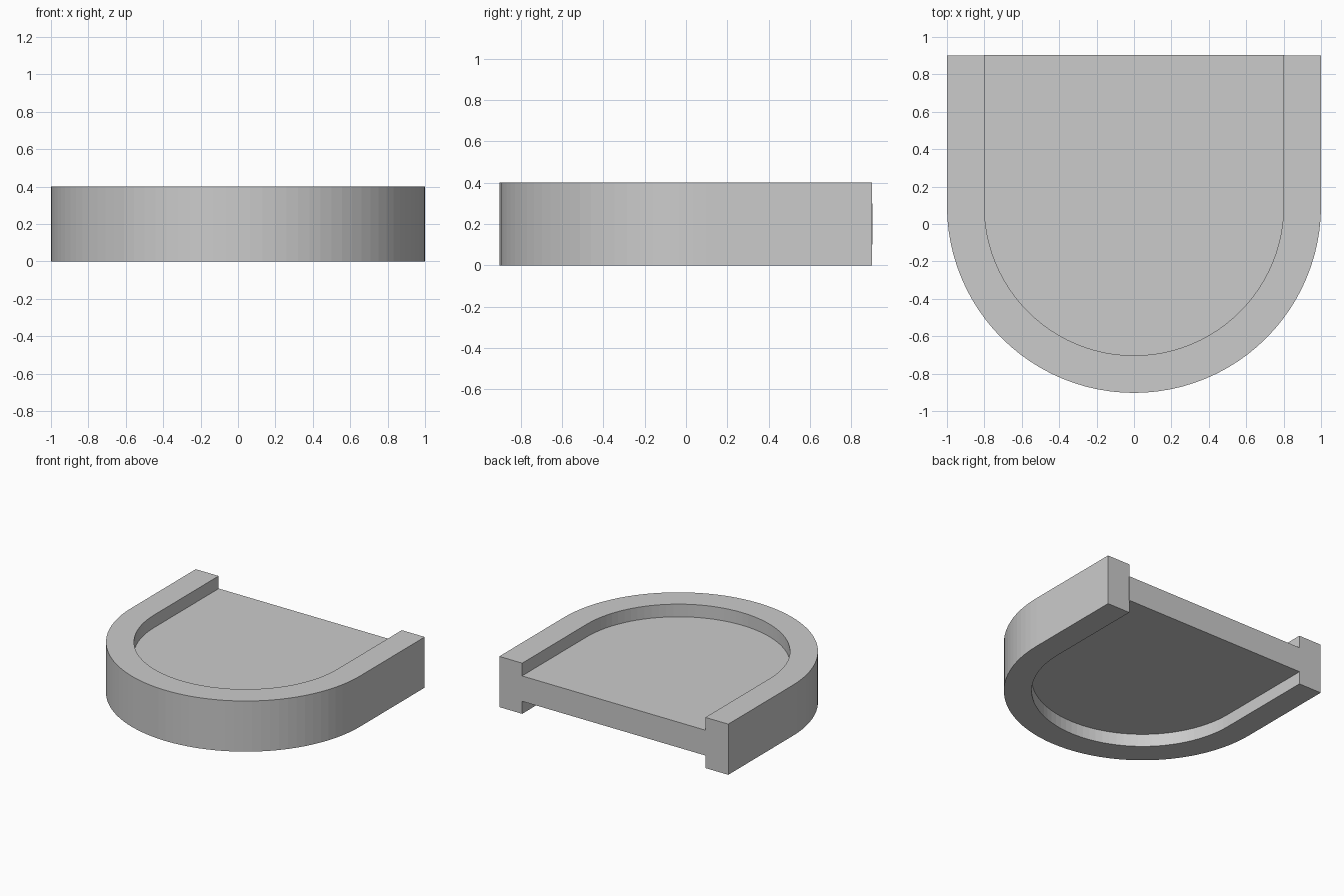
import bpy, bmesh
from math import pi, cos, sin

if "Cube" in bpy.data.objects:
    bpy.data.objects.remove(bpy.data.objects["Cube"])

ARC_Y = 0.097   # centre of the rounded front
SEG = 48


def u_path(r, back):
    """U outline from back left, round the front, to back right."""
    arc = [(r * cos(pi + pi * i / SEG), ARC_Y + r * sin(pi + pi * i / SEG))
           for i in range(SEG + 1)]
    return [(-r, back)] + arc + [(r, back)]


def new_object(name, bm):
    bmesh.ops.recalc_face_normals(bm, faces=bm.faces)
    mesh = bpy.data.meshes.new(name)
    bm.to_mesh(mesh)
    bm.free()
    obj = bpy.data.objects.new(name, mesh)
    bpy.context.collection.objects.link(obj)
    return obj


def extrude_up(bm, height):
    ext = bmesh.ops.extrude_face_region(bm, geom=bm.faces[:])
    verts = [g for g in ext["geom"] if isinstance(g, bmesh.types.BMVert)]
    bmesh.ops.translate(bm, verts=verts, vec=(0, 0, height))


# U-shaped rim, open at the back
bm = bmesh.new()
outer = [bm.verts.new((x, y, 0)) for x, y in u_path(1.0, 0.901)]
inner = [bm.verts.new((x, y, 0)) for x, y in u_path(0.8, 0.901)]
for i in range(len(outer) - 1):
    bm.faces.new((outer[i], outer[i + 1], inner[i + 1], inner[i]))
extrude_up(bm, 0.4)
new_object("rim", bm)

# Flat plate held halfway up the rim
bm = bmesh.new()
bm.faces.new([bm.verts.new((x, y, 0.1)) for x, y in u_path(0.801, 0.903)])
extrude_up(bm, 0.2)
new_object("plate", bm)
